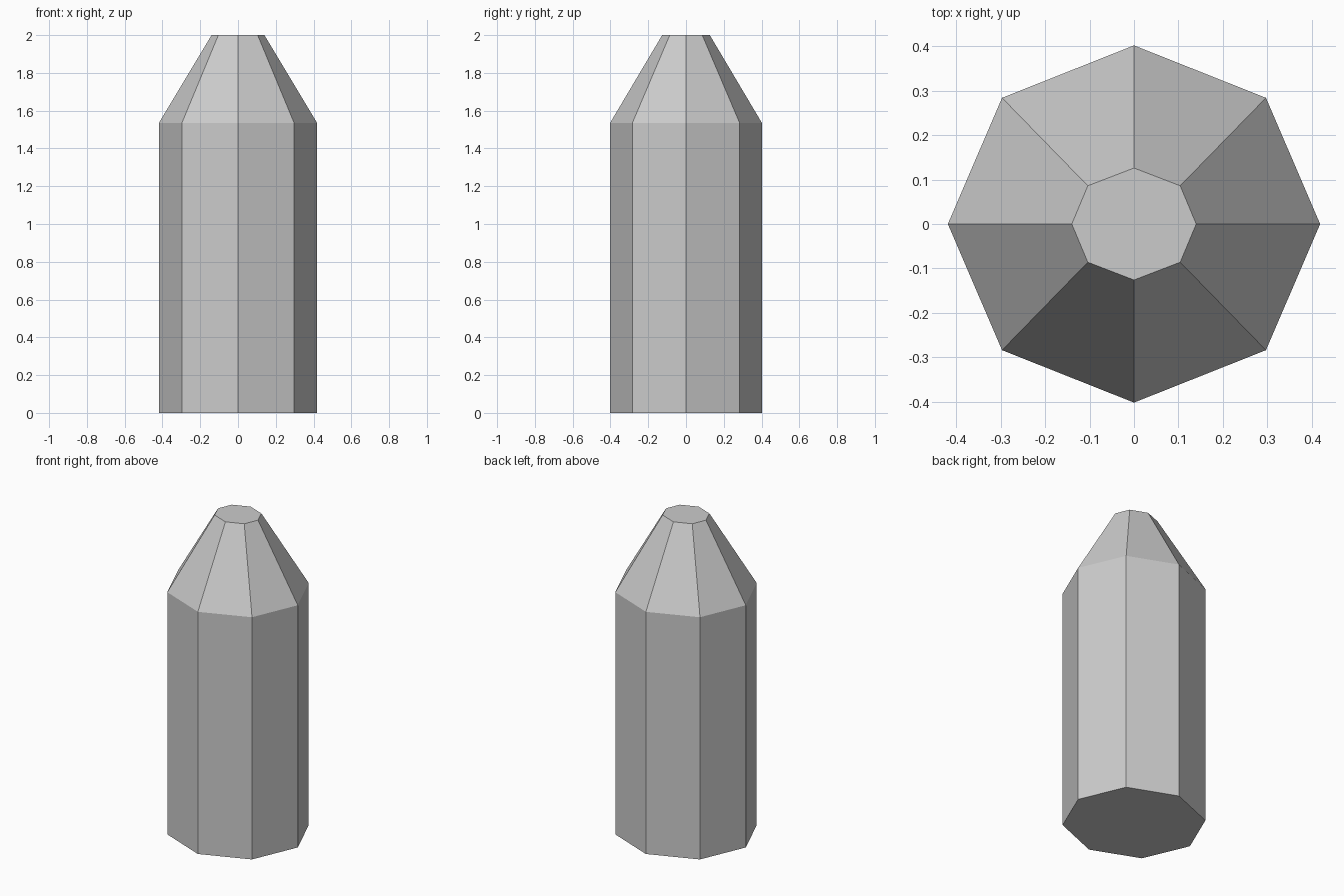
import bpy, bmesh

if "Cube" in bpy.data.objects:
    bpy.data.objects.remove(bpy.data.objects["Cube"])


def ring(bm, z, rx, ry, dx, dy):
    """Eight-sided ring: axis corners at rx / ry, diagonal corners at dx, dy."""
    pts = [(rx, 0), (dx, dy), (0, ry), (-dx, dy),
           (-rx, 0), (-dx, -dy), (0, -ry), (dx, -dy)]
    return [bm.verts.new((x, y, z)) for x, y in pts]


# Octagonal body with a tapered, flat-ended tip
bm = bmesh.new()
rings = [
    ring(bm, 0.0, 0.419, 0.402, 0.297, 0.284),
    ring(bm, 1.535, 0.419, 0.402, 0.297, 0.284),
    ring(bm, 2.0, 0.14, 0.126, 0.104, 0.086),
]
for low, high in zip(rings, rings[1:]):
    for i in range(8):
        j = (i + 1) % 8
        bm.faces.new((low[i], low[j], high[j], high[i]))

# Flat bottom and tip caps
bm.faces.new(rings[0][::-1])
bm.faces.new(rings[-1])

mesh = bpy.data.meshes.new("pointed_post")
bm.to_mesh(mesh)
bm.free()
bpy.context.collection.objects.link(bpy.data.objects.new("pointed_post", mesh))
